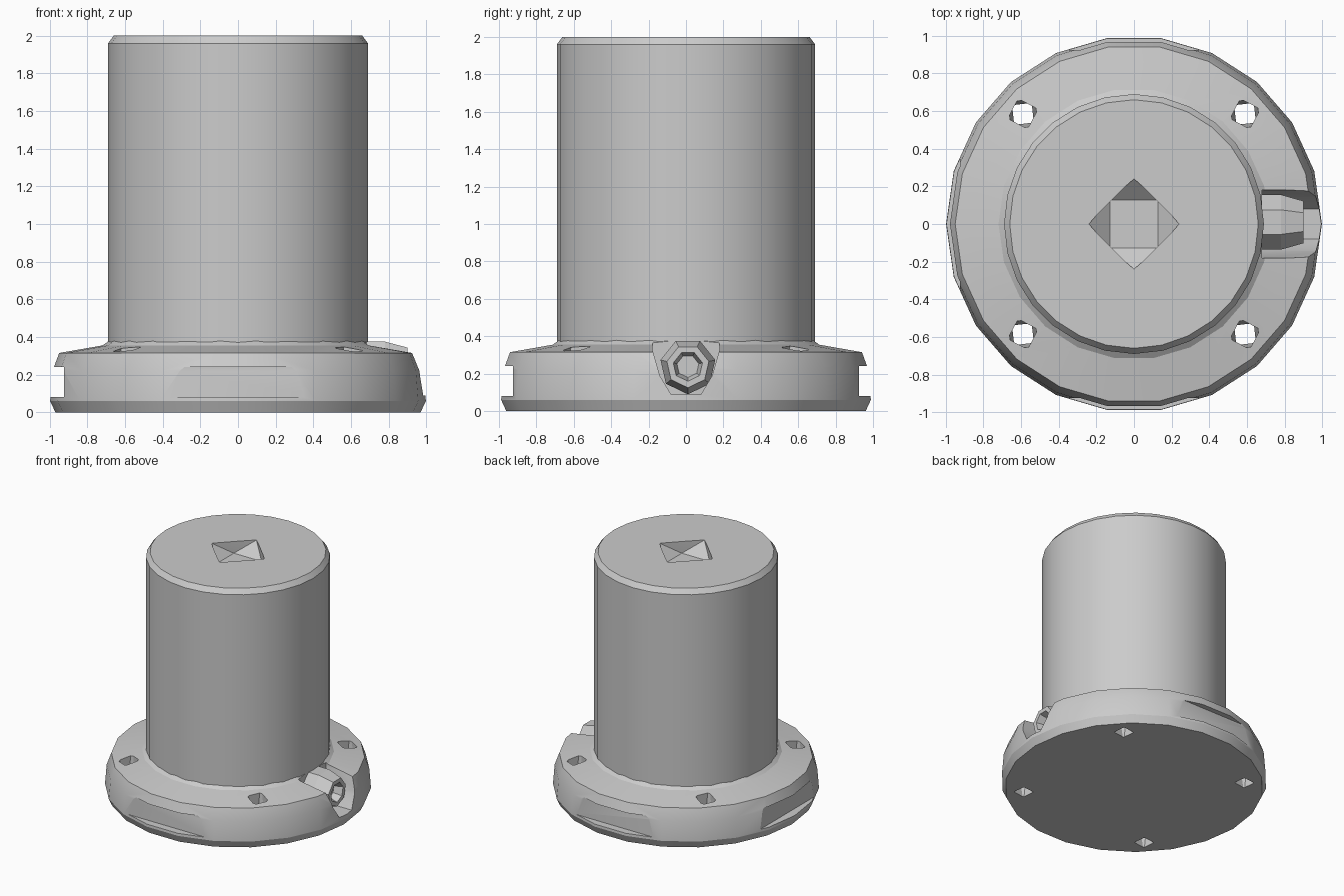
import bpy, bmesh
from math import sin, cos, pi, tau
from mathutils import Vector, Matrix

cube = bpy.data.objects.get("Cube")
if cube:
    bpy.data.objects.remove(cube)

grey = bpy.data.materials.new("light_grey")
grey.use_nodes = True
COLOUR = (0.6, 0.6, 0.6, 1)
grey.diffuse_color = COLOUR
grey.node_tree.nodes["Principled BSDF"].inputs["Base Color"].default_value = COLOUR


def make(name, bm):
    bmesh.ops.recalc_face_normals(bm, faces=bm.faces)
    mesh = bpy.data.meshes.new(name)
    bm.to_mesh(mesh)
    bm.free()
    mesh.materials.append(grey)
    obj = bpy.data.objects.new(name, mesh)
    bpy.context.scene.collection.objects.link(obj)
    return obj


def turned(name, profile, sides, matrix=Matrix()):
    """Closed solid turned around z from (radius, height) pairs."""
    bm = bmesh.new()
    rings = [[bm.verts.new((r * cos(tau * i / sides), r * sin(tau * i / sides), z))
              for i in range(sides)] for r, z in profile]
    for low, high in zip(rings, rings[1:]):
        for i in range(sides):
            j = (i + 1) % sides
            bm.faces.new((low[i], low[j], high[j], high[i]))
    bm.faces.new(rings[0])
    bm.faces.new(rings[-1])
    bm.transform(matrix)
    return make(name, bm)


def hull(name, points):
    bm = bmesh.new()
    for p in points:
        bm.verts.new(p)
    bmesh.ops.convex_hull(bm, input=bm.verts)
    return make(name, bm)


def square(x, y, z, radius, turn=0.0):
    return [(x + radius * cos(turn + k * pi / 2), y + radius * sin(turn + k * pi / 2), z)
            for k in range(4)]


def box(name, low, high, matrix=Matrix()):
    return hull(name, [matrix @ Vector((x, y, z)) for x in (low[0], high[0])
                       for y in (low[1], high[1]) for z in (low[2], high[2])])


def cut(obj, cutter):
    cutter.hide_render = True
    mod = obj.modifiers.new(cutter.name, 'BOOLEAN')
    mod.operation, mod.solver, mod.object = 'DIFFERENCE', 'EXACT', cutter
    bpy.context.view_layer.objects.active = obj
    bpy.ops.object.modifier_apply(modifier=mod.name)
    bpy.data.objects.remove(cutter)


def smooth(obj, angle):
    bpy.ops.object.select_all(action='DESELECT')
    obj.select_set(True)
    bpy.context.view_layer.objects.active = obj
    bpy.ops.object.shade_smooth_by_angle(angle=angle)


# Tall body with a chamfered top and a shallow diamond socket
body = turned("body", [(0.69, 0.05), (0.69, 1.96), (0.66, 2.0)], 28)
cut(body, hull("socket_cutter", square(0, 0, 2.05, 0.24) + square(0, 0, 2.0, 0.24)
               + square(0, 0, 1.9, 0.18, pi / 4)))

# Base flange with a gently sloped top
flange = turned("flange", [(0.97, 0), (0.998, 0.06), (0.985, 0.22), (0.95, 0.315),
                           (0.72, 0.355), (0.67, 0.39)], 22)

# Four screw holes through the flange
for sx in (-1, 1):
    for sy in (-1, 1):
        cut(flange, hull("hole_cutter", square(0.59 * sx, 0.585 * sy, 0.45, 0.08, 0.3)
                         + square(0.59 * sx, 0.585 * sy, -0.05, 0.07, 0.9)))

# Flat recessed panels at the front, back and right-hand rim
for k in range(3):
    cut(flange, box("panel_cutter", (-0.45, -1.1, 0.08), (0.45, -0.925, 0.24),
                    Matrix.Rotation(-k * pi / 2, 4, 'Z')))

# Rounded slot in the left-hand rim for the connector
slot = [(-0.18, 0.5), (-0.18, 0.33), (-0.14, 0.19), (-0.08, 0.09),
        (0.08, 0.09), (0.14, 0.19), (0.18, 0.33), (0.18, 0.5)]
cut(flange, hull("slot_cutter", [(x, y, z) for x in (0.68, 1.1) for y, z in slot]))

# Faceted connector with a dished end
turned("connector", [(0.15, 0), (0.15, 0.12), (0.115, 0.24), (0.08, 0.24), (0.06, 0.17)], 7,
       Matrix.Translation((0.66, 0.01, 0.24)) @ Matrix.Rotation(pi / 2, 4, 'Y'))

smooth(body, 0.5)
smooth(flange, 0.35)
